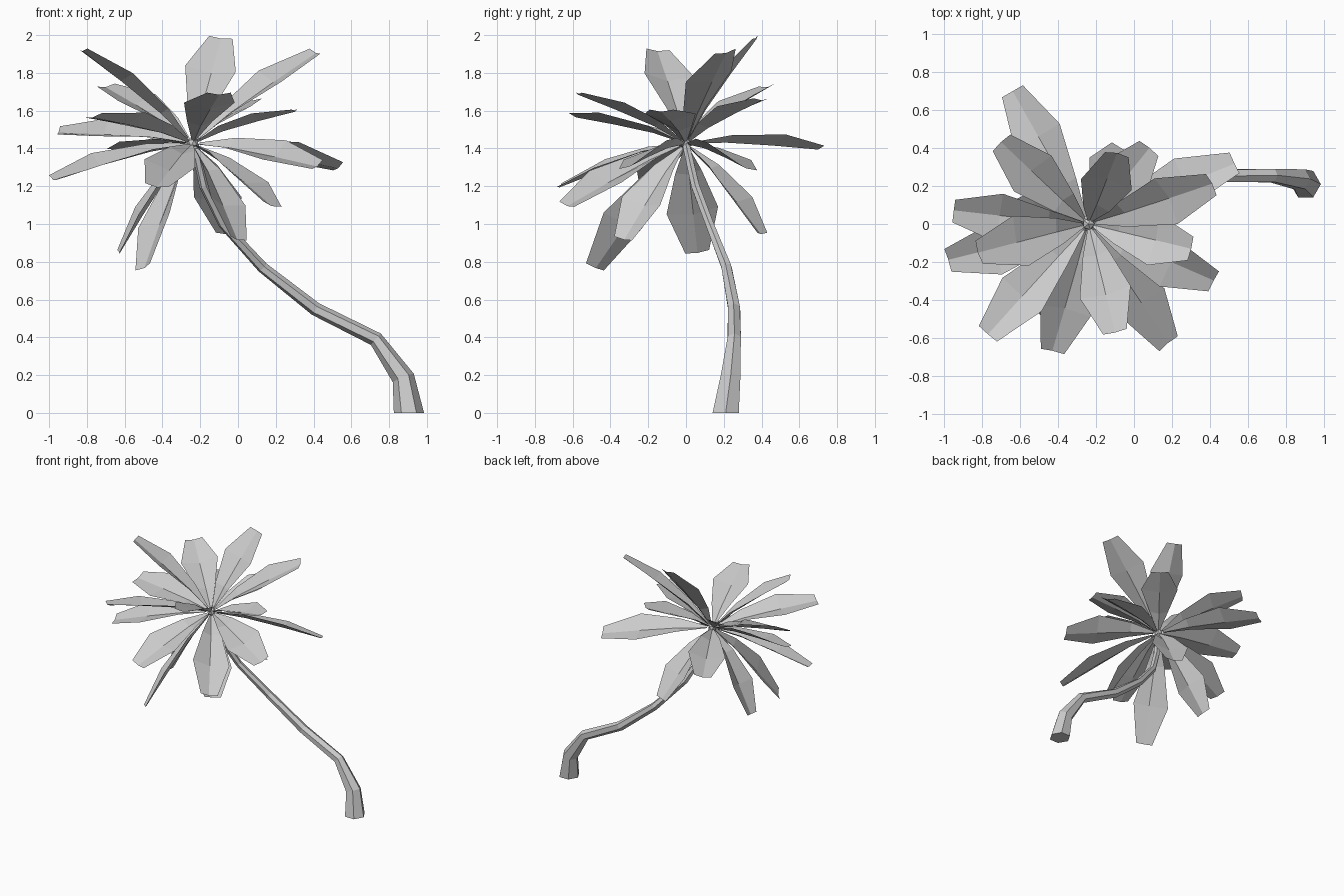
import bpy, bmesh, math
from mathutils import Vector, Matrix

if "Cube" in bpy.data.objects:
    bpy.data.objects.remove(bpy.data.objects["Cube"])


def finish(name, bm):
    mesh = bpy.data.meshes.new(name)
    bm.to_mesh(mesh)
    bm.free()
    obj = bpy.data.objects.new(name, mesh)
    bpy.context.collection.objects.link(obj)
    return obj


def tube(name, path, radii, sides=6):
    """Faceted tube along a path, first ring flat on the ground plane."""
    pts = [Vector(p) for p in path]
    bm = bmesh.new()
    rings = []
    for i, p in enumerate(pts):
        if i == 0:
            t = Vector((0, 0, 1))
        else:
            t = (pts[min(i + 1, len(pts) - 1)] - p).normalized() + (p - pts[i - 1]).normalized()
            t.normalize()
        v = t.cross(Vector((1, 0, 0))).normalized()
        u = v.cross(t).normalized()
        rings.append([bm.verts.new(p + radii[i] * (u * math.cos(a) + v * math.sin(a)))
                      for a in (k * math.tau / sides for k in range(sides))])
    for a, b in zip(rings, rings[1:]):
        for k in range(sides):
            n = (k + 1) % sides
            bm.faces.new((a[k], a[n], b[n], b[k]))
    bm.faces.new(rings[0])
    bm.faces.new(rings[-1])
    bmesh.ops.recalc_face_normals(bm, faces=bm.faces[:])
    return finish(name, bm)


CROWN = Vector((-0.24, 0.0, 1.43))
# fraction along the leaf, half width, edge lift above the midrib, arch
LEAF = [(0.05, 0.012, 0.008, 0.0), (0.30, 0.07, 0.03, 0.025),
        (0.66, 0.138, 0.04, 0.025), (1.0, 0.064, 0.012, 0.0)]


def leaf(name, tip, roll):
    """V-folded leaf with a blunt end; positive roll lifts its right edge."""
    d = Vector(tip) - CROWN
    side = d.cross(Vector((0, 0, 1))).normalized()
    side.rotate(Matrix.Rotation(math.radians(-roll), 3, d))
    up = side.cross(d).normalized()
    bm = bmesh.new()
    rows = []
    for t, w, lift, arch in LEAF:
        mid = CROWN + d * t + up * (arch - lift / 2)
        rows.append([bm.verts.new(mid + side * w * s + up * lift * abs(s))
                     for s in (-1, 0, 1)])
    for a, b in zip(rows, rows[1:]):
        for k in (0, 1):
            bm.faces.new((a[k], a[k + 1], b[k + 1], b[k]))
    return finish(name, bm)


# Curved trunk
tube("trunk",
     [(0.905, 0.21, 0), (0.875, 0.235, 0.185), (0.73, 0.255, 0.39), (0.41, 0.255, 0.55),
      (0.13, 0.215, 0.77), (-0.08, 0.125, 1.0), (-0.18, 0.05, 1.2), (-0.23, 0.0, 1.42)],
     [0.08, 0.06, 0.04, 0.036, 0.03, 0.025, 0.025, 0.022])

# Small knot where the leaves meet
bm = bmesh.new()
bmesh.ops.create_icosphere(bm, subdivisions=1, radius=0.035)
bmesh.ops.translate(bm, verts=bm.verts[:], vec=CROWN)
finish("crown_knot", bm)

# Leaves: tip position and roll in degrees (right edge seen looking outward)
leaves = [
    # upper leaves
    (-0.82, -0.15, 1.92, -5), (-0.09, 0.37, 1.985, -12), (0.41, 0.21, 1.91, -15),
    (-0.70, 0.43, 1.73, 8), (-0.10, -0.57, 1.69, 0), (0.08, 0.40, 1.66, 0),
    # level leaves
    (0.30, -0.13, 1.60, 0), (-0.77, -0.58, 1.57, -10), (-0.95, 0.07, 1.49, 20),
    (-0.64, 0.70, 1.40, 8), (0.53, 0.32, 1.30, 20), (0.42, -0.30, 1.31, -22),
    (-0.98, -0.19, 1.24, 12), (-0.43, -0.67, 1.20, 10),
    # hanging leaves
    (0.18, -0.63, 1.10, 14), (0.0, -0.33, 0.92, 15), (-0.06, 0.40, 0.95, 0),
    (-0.63, 0.06, 0.85, 15), (-0.50, -0.48, 0.77, -28),
]
for i, (x, y, z, roll) in enumerate(leaves, 1):
    leaf(f"leaf_{i:02d}", (x, y, z), roll)
